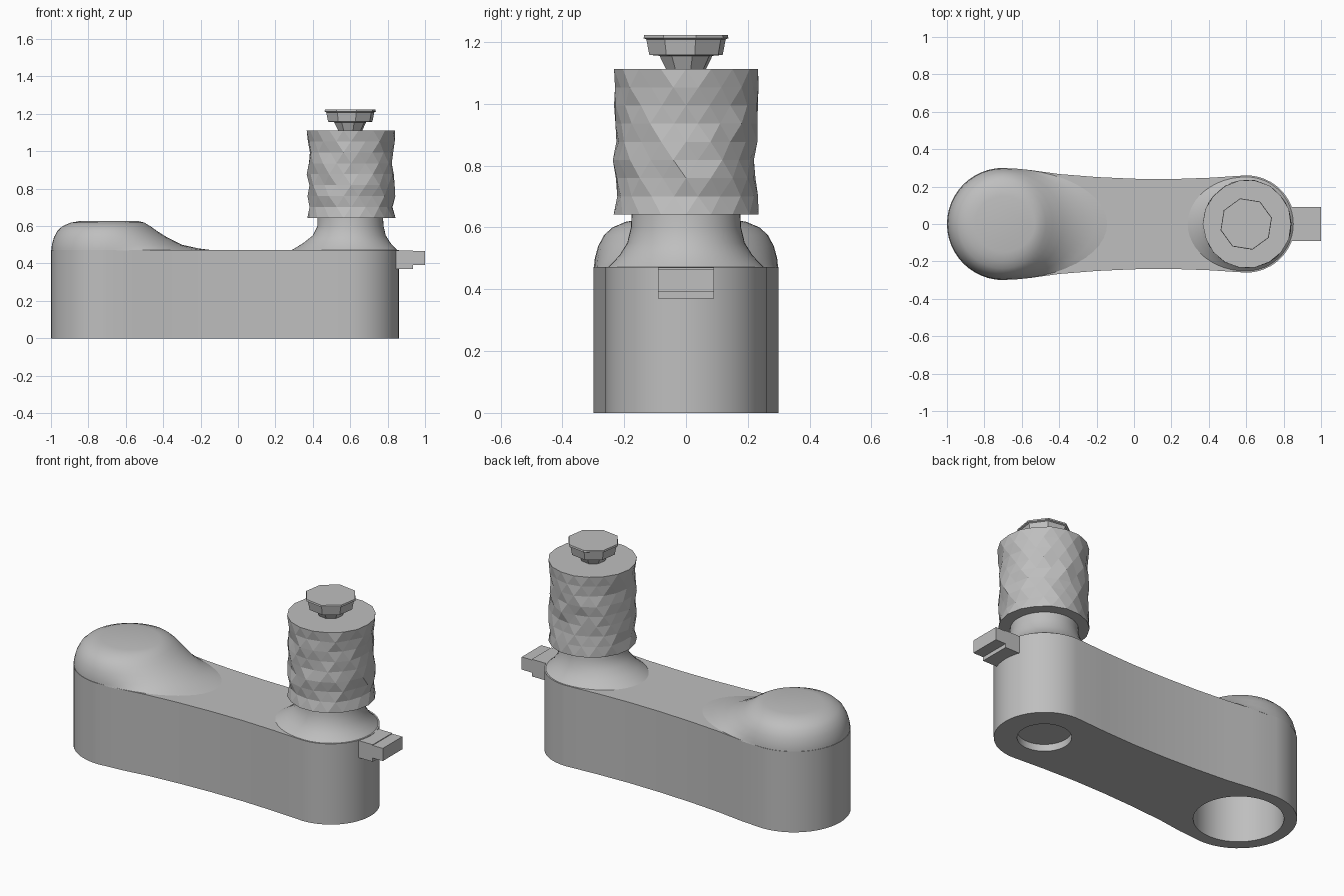
import bpy, bmesh, math, random

random.seed(4)
if "Cube" in bpy.data.objects:
    bpy.data.objects.remove(bpy.data.objects["Cube"], do_unlink=True)

grey = bpy.data.materials.new("plain grey")
grey.use_nodes = True
grey.diffuse_color = (0.52, 0.52, 0.52, 1)
grey.node_tree.nodes["Principled BSDF"].inputs["Base Color"].default_value = (0.52, 0.52, 0.52, 1)


def loft(name, rings, smooth=None):
    """Skin a stack of equal-length point rings and cap both ends."""
    bm = bmesh.new()
    loops = [[bm.verts.new(p) for p in ring] for ring in rings]
    for low, high in zip(loops, loops[1:]):
        n = len(low)
        for i in range(n):
            j = (i + 1) % n
            bm.faces.new((low[i], low[j], high[j], high[i]))
    bm.faces.new(loops[0][::-1])
    bm.faces.new(loops[-1])
    bmesh.ops.recalc_face_normals(bm, faces=bm.faces)
    mesh = bpy.data.meshes.new(name)
    bm.to_mesh(mesh)
    bm.free()
    mesh.materials.append(grey)
    obj = bpy.data.objects.new(name, mesh)
    bpy.context.collection.objects.link(obj)
    if smooth:
        shade(obj, smooth)
    return obj


def select(obj):
    bpy.ops.object.select_all(action='DESELECT')
    obj.select_set(True)
    bpy.context.view_layer.objects.active = obj


def shade(obj, degrees):
    select(obj)
    bpy.ops.object.shade_smooth_by_angle(angle=math.radians(degrees))


def ring(cx, z, r, right=None, left=None, n=48, jitter=0, turn=0):
    """Round ring whose right and left reach may differ from its half width."""
    points = []
    for i in range(n):
        a = 2 * math.pi * (i + turn) / n
        reach = (right or r) if math.cos(a) > 0 else (left or r)
        k = 1 - random.random() * jitter
        points.append((cx + reach * k * math.cos(a), r * k * math.sin(a), z))
    return points


def box(name, x0, x1, y, z0, z1):
    def rect(z):
        return [(x0, -y, z), (x1, -y, z), (x1, y, z), (x0, y, z)]
    return loft(name, [rect(z0), rect(z1)])


# Arm with two round ends and a gently waisted middle
BIG, SMALL, DECK = -0.7, 0.6, 0.472
waist = [(-0.55, 0.288), (-0.4, 0.267), (-0.2, 0.251), (0, 0.242), (0.2, 0.24), (0.4, 0.247)]


def arc(cx, r, start, n=24):
    return [(cx + r * math.cos(start + math.pi * i / n),
             r * math.sin(start + math.pi * i / n)) for i in range(n + 1)]


outline = (arc(BIG, 0.3, math.pi / 2) + [(x, -y) for x, y in waist]
           + arc(SMALL, 0.26, -math.pi / 2) + waist[::-1])
arm = loft("arm", [[(x, y, z) for x, y in outline] for z in (0, DECK)])

# Round sockets in the underside
for cx, r, depth in ((BIG, 0.233, 0.42), (SMALL, 0.14, 0.04)):
    cutter = loft("socket_cutter", [ring(cx, -0.1, r), ring(cx, depth, r)])
    cutter.hide_render = True
    cut = arm.modifiers.new("socket", 'BOOLEAN')
    cut.operation, cut.solver, cut.object = 'DIFFERENCE', 'EXACT', cutter
    select(arm)
    bpy.ops.object.modifier_apply(modifier=cut.name)
    bpy.data.objects.remove(cutter, do_unlink=True)
shade(arm, 30)

# Rounded hump that slopes down onto the arm
hump = [(0.468, 0.298, 0.59), (0.48, 0.297, 0.49), (0.5, 0.295, 0.4), (0.54, 0.284, 0.32),
        (0.575, 0.265, 0.265), (0.6, 0.238, 0.23), (0.618, 0.195, 0.2), (0.626, 0.15, 0.17)]
loft("hump", [ring(BIG, z, r, right, r) for z, r, right in hump], 40)

# Flared neck below the grip
neck = [(0.468, 0.256, 0.32), (0.485, 0.238, 0.29), (0.51, 0.215, 0.25),
        (0.55, 0.19, 0.2), (0.6, 0.178, 0.175), (0.66, 0.175, 0.175)]
loft("neck", [ring(SMALL, z, r, r, left) for z, r, left in neck], 40)

# Rough faceted grip, alternate rows turned half a step
rows = 8
levels = [0.642 + (1.112 - 0.642) * i / rows for i in range(rows + 1)]
grip = loft("grip", [ring(0.605, z, 0.238, n=18, turn=0.5 * (i % 2),
                          jitter=0.02 if i in (0, rows) else 0.08)
                     for i, z in enumerate(levels)])
bm = bmesh.new()
bm.from_mesh(grip.data)
bmesh.ops.triangulate(bm, faces=[f for f in bm.faces if len(f.verts) == 4])
bm.to_mesh(grip.data)
bm.free()

# Eight-sided knob on a tapered stem
knob = [(1.1, 0.06), (1.155, 0.088), (1.158, 0.122), (1.208, 0.132), (1.212, 0.141), (1.222, 0.139)]
loft("knob", [ring(0.6, z, r, n=8, turn=0.3) for z, r in knob])

# Stepped tab at the narrow end
box("tab_root", 0.8, 0.935, 0.09, 0.37, 0.47)
box("tab_tip", 0.93, 1.0, 0.09, 0.392, 0.466)
